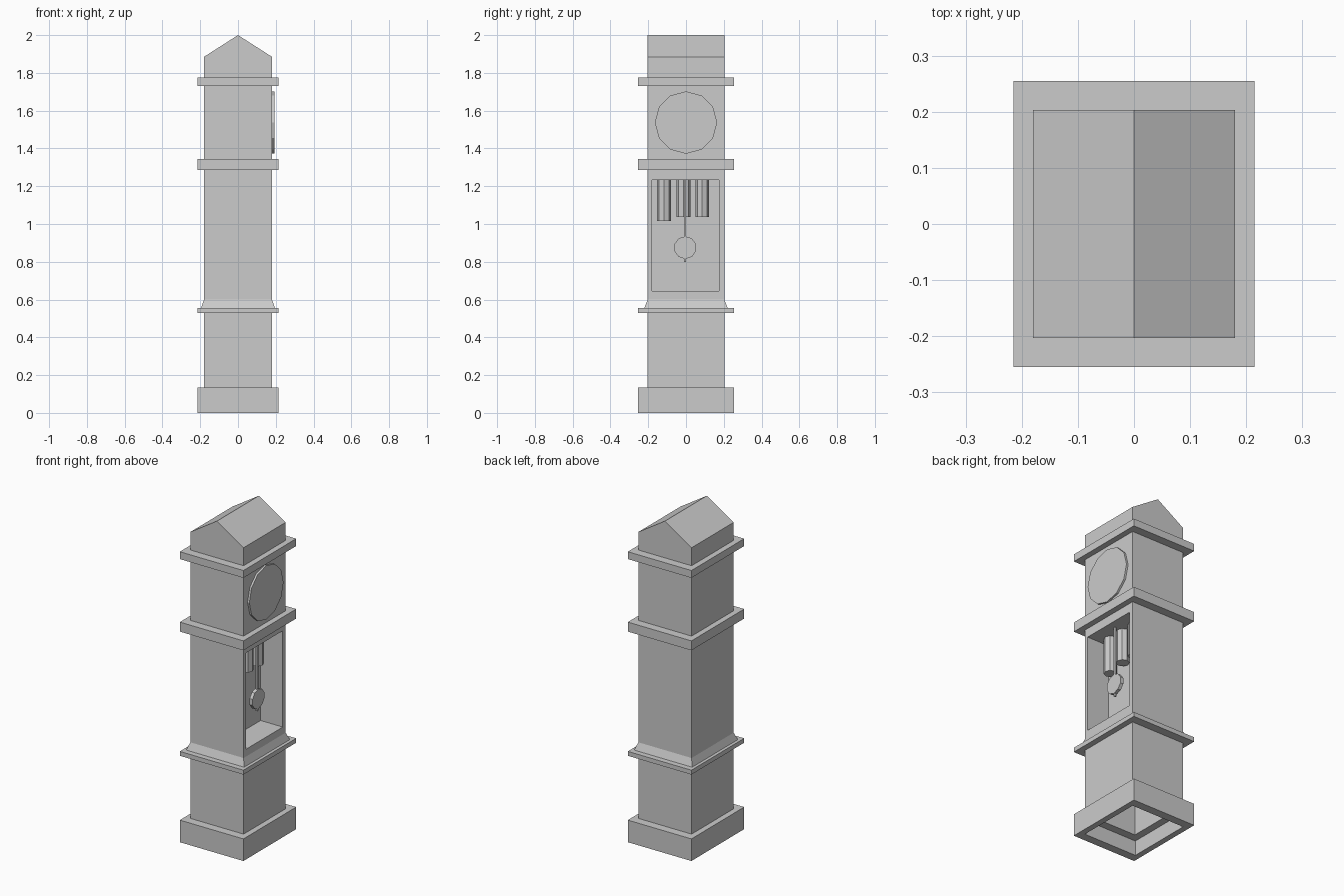
import bpy, bmesh, math
from mathutils import Matrix, Vector

if "Cube" in bpy.data.objects:
    bpy.data.objects.remove(bpy.data.objects["Cube"])


def finish(name, bm):
    bmesh.ops.remove_doubles(bm, verts=bm.verts, dist=0.0005)
    bmesh.ops.recalc_face_normals(bm, faces=bm.faces)
    mesh = bpy.data.meshes.new(name)
    bm.to_mesh(mesh)
    bm.free()
    ob = bpy.data.objects.new(name, mesh)
    bpy.context.collection.objects.link(ob)
    return ob


def loft(name, sections):
    """Stack of rectangles (z, half width x, half depth y), capped at both ends."""
    bm = bmesh.new()
    rings = [[bm.verts.new((sx * hx, sy * hy, z))
              for sx, sy in ((-1, -1), (1, -1), (1, 1), (-1, 1))]
             for z, hx, hy in sections]
    for a, b in zip(rings, rings[1:]):
        for i in range(4):
            j = (i + 1) % 4
            bm.faces.new((a[i], a[j], b[j], b[i]))
    bm.faces.new(rings[0])
    bm.faces.new(rings[-1])
    return finish(name, bm)


def box(name, lo, hi):
    lo, hi = Vector(lo), Vector(hi)
    bm = bmesh.new()
    bmesh.ops.create_cube(bm, size=1, matrix=Matrix.Translation((lo + hi) / 2)
                          @ Matrix.Diagonal((*(hi - lo), 1)))
    return finish(name, bm)


def cylinder(name, centre, radius, length, sides, axis='Z', spin=0.0):
    rot = Matrix.Rotation(math.radians(90), 4, 'Y') if axis == 'X' else Matrix()
    bm = bmesh.new()
    bmesh.ops.create_cone(bm, cap_ends=True, segments=sides, radius1=radius,
                          radius2=radius, depth=length,
                          matrix=Matrix.Translation(centre) @ rot
                          @ Matrix.Rotation(spin, 4, 'Z'))
    return finish(name, bm)


# Case: hollow foot, plinth, flared waist, trim bands and gable in one loft
BX, BY = 0.18, 0.203
TX, TY = 0.215, 0.255
sections = [(0.53, 0.135, 0.153), (0.09, 0.135, 0.153),
            (0.09, BX, BY), (0.0, BX, BY),
            (0.0, TX, TY), (0.135, TX, TY), (0.135, BX, BY),
            (0.528, BX, BY), (0.528, TX, TY), (0.555, TX, TY),
            (0.555, 0.196, 0.221), (0.60, BX, BY)]
for z0, z1 in ((1.287, 1.345), (1.73, 1.775)):
    sections += [(z0, BX, BY), (z0, TX, TY), (z1, TX, TY), (z1, BX, BY)]
sections += [(1.885, BX, BY), (2.0, 0.0, BY)]
case = loft("clock_case", sections)

# Recess for the pendulum, open on the +x side
cutter = box("recess_cutter", (0.03, -0.18, 0.645), (0.3, 0.175, 1.233))
cutter.hide_render = True
mod = case.modifiers.new("recess", 'BOOLEAN')
mod.operation = 'DIFFERENCE'
mod.solver = 'EXACT'
mod.object = cutter
bpy.context.view_layer.objects.active = case
bpy.ops.object.modifier_apply(modifier=mod.name)
bpy.data.objects.remove(cutter)

# Dial
cylinder("dial", (0.18, 0, 1.537), 0.165, 0.024, 12, 'X')

# Hanging weights
for i, (y, bottom) in enumerate(((-0.117, 1.015), (-0.013, 1.037), (0.086, 1.037))):
    cylinder(f"weight_{i + 1}", (0.07, y, (bottom + 1.235) / 2), 0.037,
             1.235 - bottom, 8)

# Pendulum
box("pendulum_rod", (0.125, -0.01, 0.80), (0.137, 0.001, 1.235))
cylinder("pendulum_bob", (0.131, -0.004, 0.875), 0.06, 0.02, 10, 'X', math.pi / 2)
